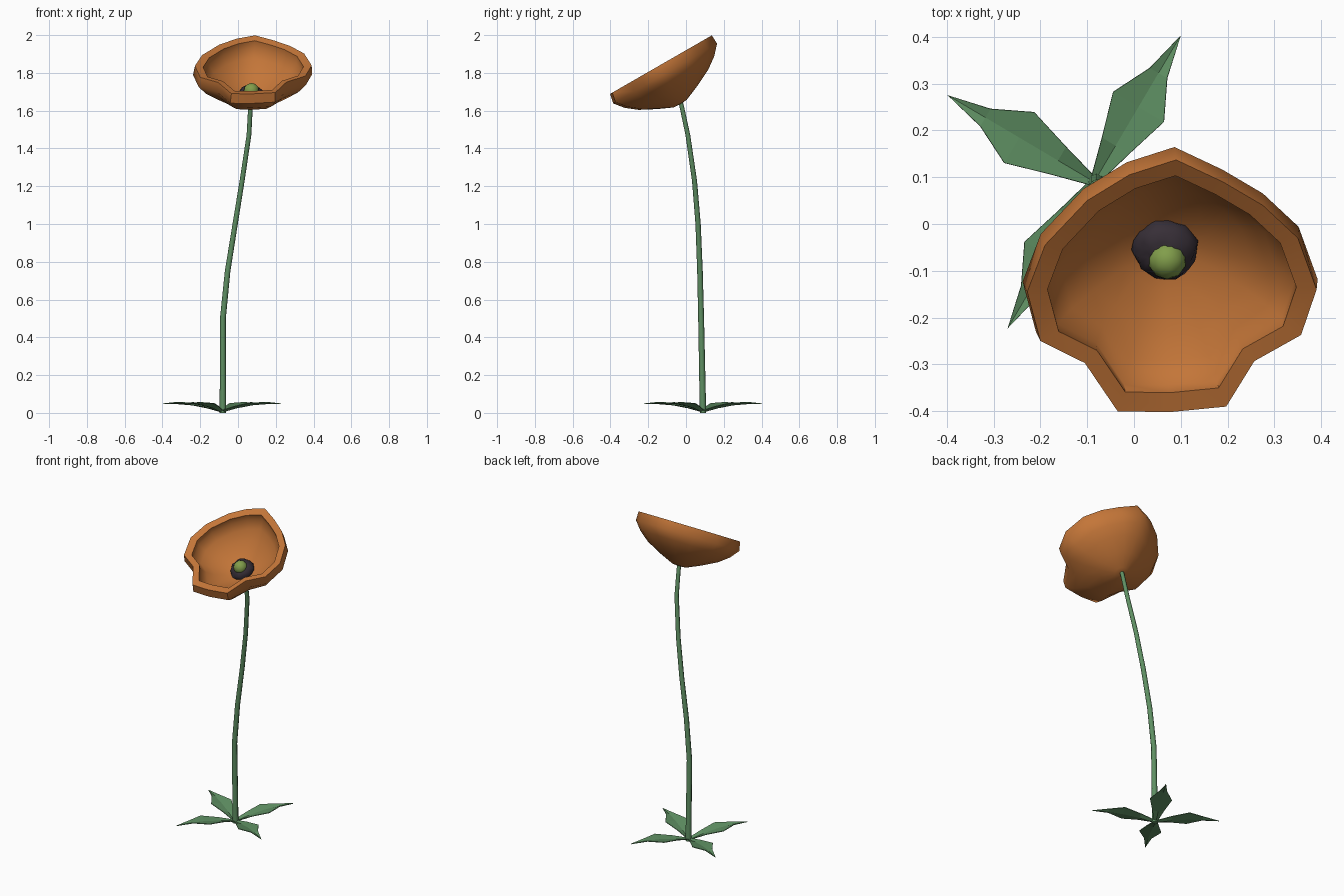
import bpy, bmesh, math, random
from mathutils import Vector, Matrix

if "Cube" in bpy.data.objects:
    bpy.data.objects.remove(bpy.data.objects["Cube"])

random.seed(4)


def material(name, rgb):
    m = bpy.data.materials.new(name)
    m.diffuse_color = (*rgb, 1)
    m.use_nodes = True
    m.node_tree.nodes["Principled BSDF"].inputs["Base Color"].default_value = m.diffuse_color
    return m


ORANGE = material("petal orange", (0.55, 0.18, 0.04))
GREEN = material("leaf green", (0.115, 0.28, 0.125))
LIME = material("pod green", (0.22, 0.34, 0.07))
DARK = material("stamen dark", (0.038, 0.028, 0.038))


def finish(name, bm, mat, angle=None):
    bmesh.ops.recalc_face_normals(bm, faces=bm.faces)
    me = bpy.data.meshes.new(name)
    bm.to_mesh(me)
    bm.free()
    me.materials.append(mat)
    ob = bpy.data.objects.new(name, me)
    bpy.context.collection.objects.link(ob)
    if angle:
        bpy.ops.object.select_all(action='DESELECT')
        ob.select_set(True)
        bpy.context.view_layer.objects.active = ob
        bpy.ops.object.shade_smooth_by_angle(angle=math.radians(angle))
    return ob


def loft(name, rings, mat, angle):
    """Skin closed rings of points and cap both ends."""
    bm = bmesh.new()
    rows = [[bm.verts.new(p) for p in r] for r in rings]
    n = len(rows[0])
    for a, b in zip(rows, rows[1:]):
        for i in range(n):
            j = (i + 1) % n
            bm.faces.new((a[i], a[j], b[j], b[i]))
    bm.faces.new(rows[0])
    bm.faces.new(rows[-1])
    return finish(name, bm, mat, angle)


# Stem: tapering tube along a gentle bend
path = [(-0.08, 0.09, 0.0), (-0.08, 0.08, 0.5), (-0.055, 0.074, 0.75),
        (-0.015, 0.064, 1.0), (0.022, 0.045, 1.23), (0.058, 0.01, 1.47),
        (0.066, -0.022, 1.62), (0.068, -0.03, 1.65)]
rings = []
for x, y, z in path:
    r = 0.017 - 0.005 * z / 1.65
    rings.append([(x + r * math.cos(k * math.pi / 4), y + r * math.sin(k * math.pi / 4), z)
                  for k in range(8)])
loft("stem", rings, GREEN, 50)

# Flower cup: wavy rim outline swept down a tilted axis, outside then inside
rim_xy = [(0.09, 0.137), (0.19, 0.09), (0.275, 0.04), (0.35, -0.03),
          (0.39, -0.14), (0.357, -0.237), (0.257, -0.293), (0.197, -0.39),
          (0.075, -0.402), (-0.035, -0.40), (-0.105, -0.297), (-0.20, -0.25),
          (-0.228, -0.145), (-0.19, -0.045), (-0.10, 0.05), (-0.01, 0.105)]
base = Vector((0.068, -0.03, 1.635))
centre = Vector((0.085, -0.13, 1.85))


def cup_ring(scale, height, wave):
    origin = base.lerp(centre, height)
    pts = []
    for x, y in rim_xy:
        wavy = Vector((x, y, 1.69 + 0.575 * (y + 0.40))) - centre
        a = math.atan2(wavy.y / 0.268, wavy.x / 0.31)
        plain = Vector((0.31 * math.cos(a), 0.268 * math.sin(a), 0.154 * math.sin(a)))
        pts.append(origin + scale * plain.lerp(wavy, wave))
    return pts


cup_profile = [(0.04, 0.0, 0), (0.13, 0.01, 0), (0.40, 0.165, 0.2), (0.686, 0.36, 0.5),
               (0.88, 0.56, 0.8), (1.02, 0.78, 1), (1.0, 1.0, 1),
               (0.86, 0.965, 1), (0.86, 0.80, 1), (0.74, 0.61, 0.8), (0.57, 0.43, 0.5),
               (0.32, 0.24, 0.2), (0.05, 0.13, 0)]
loft("flower_cup", [cup_ring(*p) for p in cup_profile], ORANGE, 50)

# Stamen cluster: rough flattened ball lying in the cup
tilt = Matrix.Rotation(math.radians(30), 4, 'X')
bm = bmesh.new()
bmesh.ops.create_uvsphere(bm, u_segments=20, v_segments=10, radius=1)
for v in bm.verts:
    v.co *= random.uniform(0.92, 1.04)
bm.transform(Matrix.Translation((0.068, -0.055, 1.683)) @ tilt
             @ Matrix.Diagonal((0.071, 0.071, 0.045, 1)))
finish("stamens", bm, DARK, 60)

# Seed pod: small ball in the middle
bm = bmesh.new()
bmesh.ops.create_icosphere(bm, subdivisions=2, radius=0.041,
                           matrix=Matrix.Translation((0.071, -0.077, 1.706)))
finish("seed_pod", bm, LIME, 60)

# Leaves: four pointed blades, each creased along the midrib
blade = [(0.0, 0.009, 0.012), (0.09, 0.034, 0.034), (0.186, 0.063, 0.05),
         (0.27, 0.0215, 0.056)]
for k in range(4):
    bm = bmesh.new()
    rows = [[bm.verts.new(p) for p in ((u, w, z), (u, 0, z - 0.008), (u, -w, z))]
            for u, w, z in blade]
    tip = bm.verts.new((0.364, 0, 0.048))
    for a, b in zip(rows, rows[1:]):
        for i in range(2):
            bm.faces.new((a[i], a[i + 1], b[i + 1], b[i]))
    for i in range(2):
        bm.faces.new((rows[-1][i], rows[-1][i + 1], tip))
    turn = math.atan2(0.313, 0.185) + k * math.pi / 2
    bm.transform(Matrix.Translation((-0.085, 0.09, 0)) @ Matrix.Rotation(turn, 4, 'Z'))
    leaf = finish(f"leaf_{k + 1}", bm, GREEN)
    mod = leaf.modifiers.new("thickness", 'SOLIDIFY')
    mod.thickness = 0.004
    mod.offset = 0
